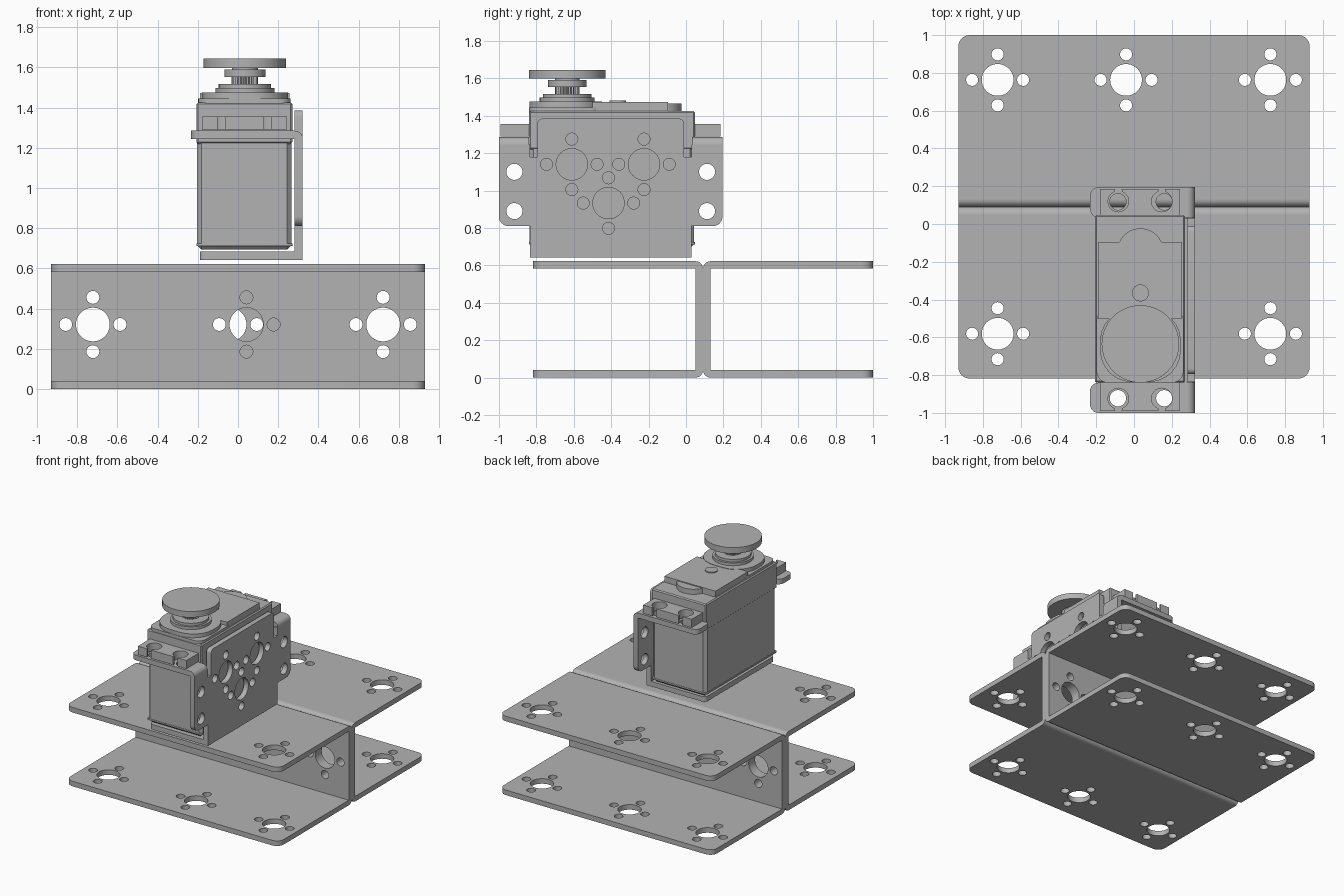
import bpy
import bmesh
from math import pi, sin, cos, radians
from mathutils import Matrix, Vector

old = bpy.data.objects.get("Cube")
if old:
    bpy.data.objects.remove(old, do_unlink=True)

GREY = (0.45, 0.45, 0.45, 1)
grey = bpy.data.materials.new("grey metal")
grey.use_nodes = True
grey.diffuse_color = GREY
grey.node_tree.nodes["Principled BSDF"].inputs["Base Color"].default_value = GREY

# Drawing planes: flat (x, y), upright (x, z), side (y, z)
PLANES = {
    "flat": ((1, 0, 0), (0, 1, 0), (0, 0, 1)),
    "upright": ((1, 0, 0), (0, 0, 1), (0, -1, 0)),
    "side": ((0, 1, 0), (0, 0, 1), (1, 0, 0)),
}


def circle(u, v, r, n=40):
    return [(u + r * cos(2 * pi * i / n), v + r * sin(2 * pi * i / n)) for i in range(n)]


def rounded(corners, steps=6):
    """Outline from (u, v) or (u, v, radius) right-angled corners."""
    out = []
    for i, c in enumerate(corners):
        p = Vector(c[:2])
        if len(c) < 3:
            out.append(tuple(p))
            continue
        a = (Vector(corners[i - 1][:2]) - p).normalized() * c[2]
        b = (Vector(corners[(i + 1) % len(corners)][:2]) - p).normalized() * c[2]
        for k in range(steps + 1):
            t = pi / 2 * k / steps
            out.append(tuple(p + a * (1 - sin(t)) + b * (1 - cos(t))))
    return out


def rect(u0, u1, v0, v1, r=0.0):
    pts = [(u0, v0, r), (u1, v0, r), (u1, v1, r), (u0, v1, r)]
    return rounded(pts) if r else [p[:2] for p in pts]


def finish(name, mesh):
    mesh.materials.clear()
    mesh.materials.append(grey)
    mesh.shade_smooth()
    mesh.set_sharp_from_angle(angle=radians(30))
    obj = bpy.data.objects.new(name, mesh)
    bpy.context.collection.objects.link(obj)
    return obj


def panel(name, plane, lo, hi, outline, holes=()):
    """Sheet with cut holes, filling lo..hi along the plane's normal axis."""
    curve = bpy.data.curves.new(name, "CURVE")
    curve.dimensions = "2D"
    curve.fill_mode = "BOTH"
    curve.extrude = (hi - lo) / 2
    for loop in [outline, *holes]:
        s = curve.splines.new("POLY")
        s.points.add(len(loop) - 1)
        for pt, (u, v) in zip(s.points, loop):
            pt.co = (u, v, 0, 1)
        s.use_cyclic_u = True
    tmp = bpy.data.objects.new(name + " sketch", curve)
    bpy.context.collection.objects.link(tmp)
    deps = bpy.context.evaluated_depsgraph_get()
    mesh = bpy.data.meshes.new_from_object(tmp.evaluated_get(deps))
    bpy.data.objects.remove(tmp, do_unlink=True)
    axes = PLANES[plane]
    turn = Matrix(axes).transposed().to_4x4()
    shift = Vector([abs(a) for a in axes[2]]) * (lo + hi) / 2
    mesh.transform(Matrix.Translation(shift) @ turn)
    bm = bmesh.new()
    bm.from_mesh(mesh)
    bmesh.ops.remove_doubles(bm, verts=bm.verts, dist=0.0001)
    bmesh.ops.recalc_face_normals(bm, faces=bm.faces)
    bm.to_mesh(mesh)
    bm.free()
    mesh.name = name
    return finish(name, mesh)


def box(name, x, y, z, bevel):
    bm = bmesh.new()
    bmesh.ops.create_cube(bm, size=1)
    size = [b - a for a, b in (x, y, z)]
    bmesh.ops.scale(bm, vec=size, verts=bm.verts)
    bmesh.ops.translate(bm, vec=[(a + b) / 2 for a, b in (x, y, z)], verts=bm.verts)
    bmesh.ops.bevel(bm, geom=bm.edges[:], offset=bevel, segments=1, affect="EDGES")
    mesh = bpy.data.meshes.new(name)
    bm.to_mesh(mesh)
    bm.free()
    return finish(name, mesh)


def hole_group(u, v):
    """One large hole ringed by four small ones."""
    ring = [circle(u + a * 0.135, v + b * 0.135, 0.032, 24)
            for a, b in ((1, 0), (-1, 0), (0, 1), (0, -1))]
    return [circle(u, v, 0.084)] + ring


def bend(name, plane, lo, hi, u, v, su, sv, r):
    """Quarter-round fold between two sheets."""
    arc = [(u + su * r * cos(pi / 16 * i), v + sv * r * sin(pi / 16 * i)) for i in range(9)]
    return panel(name, plane, lo, hi, [(u, v)] + arc)


# Two channels, back to back
T, W, H, MID = 0.04, 0.93, 0.622, 0.091
for side, s in (("front", -1), ("back", 1)):
    inner, outer, row = MID + s * T, MID + s * 0.909, MID + s * 0.672
    xs = (-0.722, -s * 0.042, 0.722)
    web = [h for x in xs for h in hole_group(x, H / 2 + 0.01)]
    panel(side + " channel web", "upright", min(MID, inner), max(MID, inner),
          rect(-W, W, T, H - T), web)
    cuts = [h for x in xs for h in hole_group(x, row)]
    edge = rounded([(-W, inner), (W, inner), (W, outer, 0.06), (-W, outer, 0.06)])
    for level, z in (("lower", 0), ("upper", H - T)):
        panel(f"{side} channel {level} flange", "flat", z, z + T, edge, cuts)
        up = level == "upper"
        bend(f"{side} channel {level} bend", "side", -W, W, inner,
             H - T if up else T, -s, 1 if up else -1, T)

# Servo bracket: side plate, foot and two ears
CY, CX = -0.4025, 0.032
PX = 0.282
half = [(0.4325, 0.643), (0.4325, 0.81), (0.5975, 0.81, 0.05), (0.5975, 1.245),
        (0.4325, 1.245), (0.4325, 1.18), (0.3925, 1.18), (0.3925, 1.385, 0.03)]
plate = [(CY + p[0], *p[1:]) for p in half]
plate += [(CY - p[0], *p[1:]) for p in reversed(half)]
cuts = hole_group(CY - 0.012, 0.933)
for s in (-1, 1):
    cuts += hole_group(CY - 0.015 + s * 0.193, 1.14)
    cuts += [circle(CY + s * 0.515, z, 0.043) for z in (0.89, 1.1)]
panel("bracket side plate", "side", PX, PX + T, rounded(plate), cuts)
panel("bracket foot", "flat", 0.643, 0.643 + T,
      rounded([(PX, CY - 0.4325), (PX, CY + 0.4325), (-0.19, CY + 0.4325, 0.03), (-0.19, CY - 0.4325, 0.03)]))


def servo_lug(s):
    """Lug outline with two keyhole slots open to the end."""
    near, far, r, w = 0.43, 0.588, 0.055, 0.018
    pts = [(CX - 0.212, near), (CX - 0.212, far)]
    for cx in (CX - 0.115, CX + 0.115):
        pts.append((cx - w, far))
        for i in range(21):
            a = pi / 2 + 0.34 + (2 * pi - 0.68) * i / 20
            pts.append((cx + r * cos(a), 0.522 + r * sin(a)))
        pts.append((cx + w, far))
    pts += [(CX + 0.212, far), (CX + 0.212, near)]
    return [(u, CY + s * v) for u, v in pts]


for side, s in (("front", -1), ("back", 1)):
    a, b = CY + s * 0.4375, CY + s * 0.5975
    holes = [circle(x, CY + s * 0.52, 0.043) for x in (-0.085, 0.16)]
    panel(side + " bracket ear", "flat", 1.245, 1.285,
          rounded([(PX, a), (PX, b), (-0.233, b, 0.045), (-0.233, a, 0.045)]), holes)
    bend(side + " bracket ear bend", "upright", min(a, b), max(a, b), PX, 1.245, 1, 1, T)
    panel(side + " servo lug", "flat", 1.29, 1.355, servo_lug(s))

# Servo case
Y0, Y1 = -0.84, 0.047
box("servo lower case", (-0.203, 0.267), (Y0 + 0.003, Y1 - 0.003), (0.693, 1.25), 0.022)
box("servo upper case", (-0.207, 0.27), (Y0, Y1), (1.22, 1.425), 0.008)
panel("servo base seam", "flat", 0.712, 0.724, rect(-0.207, 0.27, Y0, Y1, 0.015))

# Case lid: raised rear plate, round tab, and gearbox cover
SX, SY = 0.034, -0.635
panel("lid rear plate", "flat", 1.42, 1.472, rect(-0.19, 0.255, -0.5, -0.095))
panel("lid round tab", "flat", 1.42, 1.465, circle(SX, -0.145, 0.122))
panel("lid button", "flat", 1.47, 1.481, circle(SX, -0.365, 0.045, 24))
panel("gearbox cover lower", "flat", 1.42, 1.445, rect(-0.198, 0.262, Y0, -0.45, 0.06))
panel("gearbox cover upper", "flat", 1.44, 1.475, rect(-0.18, 0.248, Y0 + 0.003, -0.45, 0.17))

# Output shaft and horn
for name, r, lo, hi in (("shaft collar", 0.147, 1.47, 1.497),
                        ("shaft ring", 0.13, 1.495, 1.517),
                        ("horn hub", 0.102, 1.553, 1.59),
                        ("horn neck", 0.065, 1.585, 1.602),
                        ("horn disc", 0.205, 1.598, 1.645)):
    panel(name, "flat", lo, hi, circle(SX, SY, r, 64))
teeth = [(SX + r * cos(a), SY + r * sin(a))
         for i in range(48)
         for r, a in [(0.058 if i % 2 else 0.066, 2 * pi * i / 48)]]
panel("shaft spline", "flat", 1.51, 1.56, teeth)
